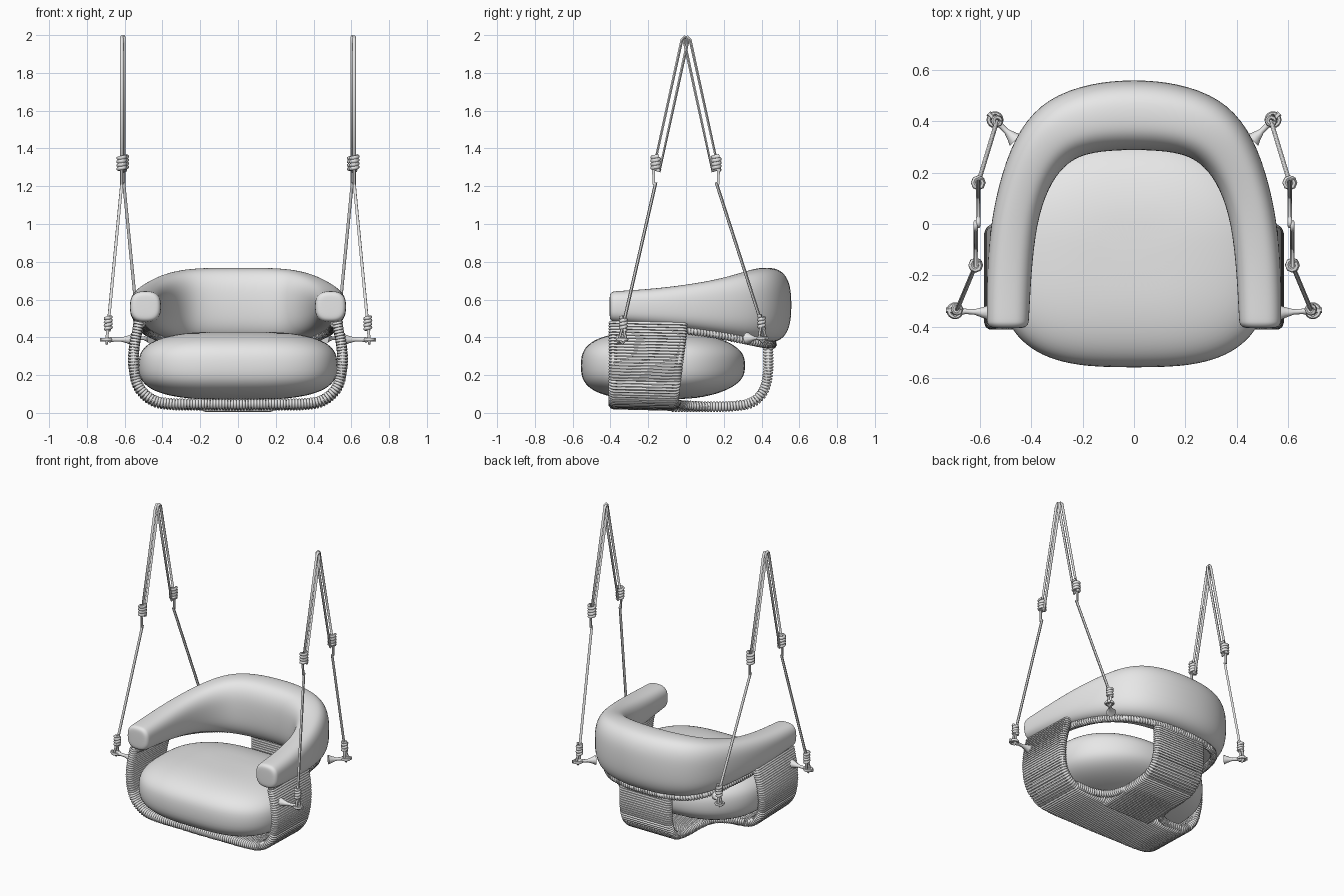
import bpy, bmesh, math
from mathutils import Vector as V

if "Cube" in bpy.data.objects:
    bpy.data.objects.remove(bpy.data.objects["Cube"], do_unlink=True)

GREY = (0.8, 0.8, 0.8, 1)
mat = bpy.data.materials.new("light grey")
mat.use_nodes = True
mat.diffuse_color = GREY
mat.node_tree.nodes["Principled BSDF"].inputs["Base Color"].default_value = GREY


def finish(ob):
    """Link, convert to mesh, colour and smooth one object."""
    bpy.context.collection.objects.link(ob)
    ob.data.materials.append(mat)
    bpy.ops.object.select_all(action="DESELECT")
    ob.select_set(True)
    bpy.context.view_layer.objects.active = ob
    if ob.type == "CURVE":
        bpy.ops.object.convert(target="MESH")
    bpy.ops.object.shade_smooth_by_angle(angle=math.radians(60))
    return ob


def rope(name, lines, radius, closed=False, sizes=None, detail=1):
    """One object of round cords, one for each line of points."""
    cu = bpy.data.curves.new(name, "CURVE")
    cu.dimensions = "3D"
    cu.bevel_depth = radius
    cu.bevel_resolution = detail
    cu.use_fill_caps = True
    for line in lines:
        sp = cu.splines.new("POLY")
        sp.points.add(len(line) - 1)
        for i, p in enumerate(line):
            sp.points[i].co = (*p, 1)
            sp.points[i].radius = sizes[i] if sizes else 1
        sp.use_cyclic_u = closed
    return finish(bpy.data.objects.new(name, cu))


def smooth_path(points, step):
    """Catmull-Rom path through the points, resampled at even steps."""
    p = [V(q) for q in points]
    p = [2 * p[0] - p[1]] + p + [2 * p[-1] - p[-2]]
    dense = []
    for a, b, c, d in zip(p, p[1:], p[2:], p[3:]):
        for k in range(30):
            t = k / 30
            dense.append((2 * b + (c - a) * t + (2 * a - 5 * b + 4 * c - d) * t * t
                          + (3 * b - a - 3 * c + d) * t ** 3) / 2)
    dense.append(p[-2])
    dist = [0]
    for a, b in zip(dense, dense[1:]):
        dist.append(dist[-1] + (b - a).length)
    n = max(2, round(dist[-1] / step))
    out, j = [], 0
    for k in range(n + 1):
        s = dist[-1] * k / n
        while j < len(dense) - 2 and dist[j + 1] < s:
            j += 1
        f = (s - dist[j]) / max(dist[j + 1] - dist[j], 1e-9)
        out.append(dense[j].lerp(dense[j + 1], min(f, 1)))
    return out


def coil(points, radius, pitch, turn=8):
    """Helix wound around a path."""
    path = smooth_path(points, pitch / turn)
    side, out = None, []
    for i, p in enumerate(path):
        t = (path[min(i + 1, len(path) - 1)] - path[max(i - 1, 0)]).normalized()
        side = side or t.orthogonal()
        side = (side - t * side.dot(t)).normalized()
        a = math.tau * i / turn
        out.append(p + radius * (side * math.cos(a) + t.cross(side) * math.sin(a)))
    return out


def wound_panel(name, edge_a, edge_b):
    """Cord loops stretched around two edge tubes."""
    loops, r = [], 0.021
    n = len(edge_a)
    for i in range(n):
        a, b = edge_a[i], edge_b[i]
        across = (b - a).normalized()
        along = edge_a[min(i + 1, n - 1)] - edge_a[max(i - 1, 0)]
        up = along.cross(across).normalized()
        loop = []
        for centre, sign in ((a, -1), (b, 1)):
            for k in range(6):
                w = math.pi * k / 5
                loop.append(centre + r * sign * (across * math.sin(w) + up * math.cos(w)))
        loops.append(loop)
    rope(name, loops, 0.0075, closed=True)
    rope(name + "_tubes", [edge_a, edge_b], 0.017, detail=2)


def power(v, n):
    return math.copysign(abs(v) ** (2 / n), v)


def skin(name, rings, levels):
    """Closed skin over a row of equal rings."""
    bm = bmesh.new()
    rows = [[bm.verts.new(p) for p in ring] for ring in rings]
    n = len(rows[0])
    for r, s in zip(rows, rows[1:]):
        for i in range(n):
            bm.faces.new((r[i], r[(i + 1) % n], s[(i + 1) % n], s[i]))
    bm.faces.new(rows[0][::-1])
    bm.faces.new(rows[-1])
    bmesh.ops.recalc_face_normals(bm, faces=bm.faces)
    me = bpy.data.meshes.new(name)
    bm.to_mesh(me)
    bm.free()
    ob = bpy.data.objects.new(name, me)
    mod = ob.modifiers.new("soften", "SUBSURF")
    mod.levels = mod.render_levels = levels
    return finish(ob)


# Backrest: outer x, y, inner x, y, bottom and top at stations from arm tip to back
stations = [
    (.572, -.375, .408, -.375, .480, .645), (.572, -.2, .40, -.2, .465, .655),
    (.558, 0, .38, 0, .445, .678), (.515, .2, .335, .14, .42, .708),
    (.445, .375, .275, .225, .392, .742), (.335, .49, .205, .27, .375, .764),
    (.17, .548, .1, .286, .37, .77), (0, .562, 0, .288, .37, .77)]
full = stations + [(-a, b, -c, d, e, f) for a, b, c, d, e, f in stations[-2::-1]]


def section(st, scale=1, shift=0):
    ox, oy, ix, iy, zb, zt = st
    mid, half = V((ox + ix, oy + iy, zb + zt)) / 2, V((ox - ix, oy - iy, 0)) / 2
    ring = []
    for k in range(24):
        a = math.tau * k / 24
        u, w = power(math.cos(a), 2.7), power(math.sin(a), 2.7)
        ring.append(mid + V((0, shift, 0)) + scale * (half * u * 1.01 + V((0, 0, w * (zt - zb) / 2))))
    return ring


first, last = full[0], full[-1]
rings = [section(first, .6, -.03), section(first, .85, -.026), section(first, .97, -.012)]
rings += [section(s) for s in full]
rings += [section(last, .97, -.012), section(last, .85, -.026), section(last, .6, -.03)]
skin("backrest", rings, 2)

# Seat cushion: squarish, narrower and lower toward the rear
rings = []
for j in range(1, 18):
    lat = math.pi * (j / 18 - .5)
    ring = []
    for k in range(48):
        a = math.tau * k / 48
        u = power(math.cos(lat), 3) * power(math.cos(a), 3)
        t = power(math.cos(lat), 3) * power(math.sin(a), 3)
        rear = max(t, 0)
        ring.append((.53 * u * (1 - .25 * rear ** 2), -.122 + .437 * t,
                     .25 + .182 * power(math.sin(lat), 2.8) * (1 - .2 * rear ** 2)))
    rings.append(ring)
skin("seat_cushion", rings, 1)

# Wrapped rail beneath the backrest
rail = [(i + .62 * (o - i), iy + .62 * (oy - iy), zb - .008) for o, oy, i, iy, zb, zt in full]
rope("rail_core", [smooth_path(rail, .03)], .016, detail=2)
rope("rail_wrapping", [coil(rail, .016, .017)], .0075)

# Wound sling: down one side, under the seat and up the other side
PITCH = .0155
profile = [(.525, .475), (.548, .36), (.552, .25), (.525, .14), (.45, .07), (.35, .05), (.18, .048)]
profile += [(0, .046)] + [(-x, z) for x, z in profile[::-1]]
front = smooth_path([(x, -.383, z) for x, z in profile], PITCH)
back = [V((p.x, -.075 + .055 * min(p.z / .43, 1), p.z - .008)) for p in front]
wound_panel("side_sling", front, back)

# Wound rear strap: from the back rail down and forward under the seat
spine = [(.434, .37), (.434, .22), (.412, .12), (.35, .056), (.25, .036), (.1, .033), (-.07, .032)]
strap = smooth_path([(.17, y, z) for y, z in spine], PITCH)
wound_panel("rear_strap", strap, [V((-p.x, p.y, p.z)) for p in strap])

for s, side in ((1, "left"), (-1, "right")):
    # Wrapped corner where the sling meets the rear strap
    corner = [(s * .42, -.055, .055), (s * .3, -.045, .045), (s * .21, .01, .04), (s * .172, .13, .034)]
    rope(side + "_corner_tube", [smooth_path(corner, .02)], .016)
    rope(side + "_corner_wrapping", [coil(corner, .018, .016)], .0075)

    for end, base, tip, x, d in (("front", (.56, -.345, .388), (.695, -.337, .388), .615, -1),
                                 ("rear", (.46, .325, .395), (.54, .405, .395), .605, 1)):
        name = side + "_" + end
        b, t = V((s * base[0], *base[1:])), V((s * tip[0], *tip[1:]))
        out = (t - b).normalized()

        # Flared bracket with an eye and a cross pin
        rope(name + "_bracket", [[b.lerp(t, f) for f in (0, .2, .45, .7, .85, 1)]], .026,
             sizes=(1.2, .8, .4, .4, .6, .5), detail=3)
        eye = [t + .024 * V((math.cos(k * math.tau / 16), math.sin(k * math.tau / 16), 0)) for k in range(16)]
        rope(name + "_eye", [eye], .009, closed=True)
        rope(name + "_pin", [[t, t + out * .035]], .011)

        # Lower rope, doubled through the eye and knotted above it
        knot = V((s * x, d * .16, 1.32))
        low = t + V((-s * .008, -d * .005, .08))
        rope(name + "_lower_rope", [[knot - V((0, 0, .1)), low],
                                    [knot + V((0, d * .012, -.03)), knot + V((0, d * .01, -.11))],
                                    [low, t + V((0, .018, 0)), t - V((0, 0, .02)), t - V((0, .018, 0)), low]], .0085)
        rope(name + "_lower_knot", [coil([low - V((0, 0, .03)), low + V((0, 0, .04))], .015, .018)], .0095)

        # Upper rope, a long loop hung from the top
        px = s * x
        rope(name + "_upper_rope", [[(px, d * .172, 1.29), (px, d * .022, 1.975), (px, d * .008, 1.991),
                                     (px, -d * .008, 1.985), (px, -d * .008, 1.96), (px, d * .14, 1.28)]],
             .009, closed=True)
        rope(name + "_upper_knot", [coil([knot - V((0, 0, .035)), knot + V((0, 0, .04))], .019, .019)], .0105)
